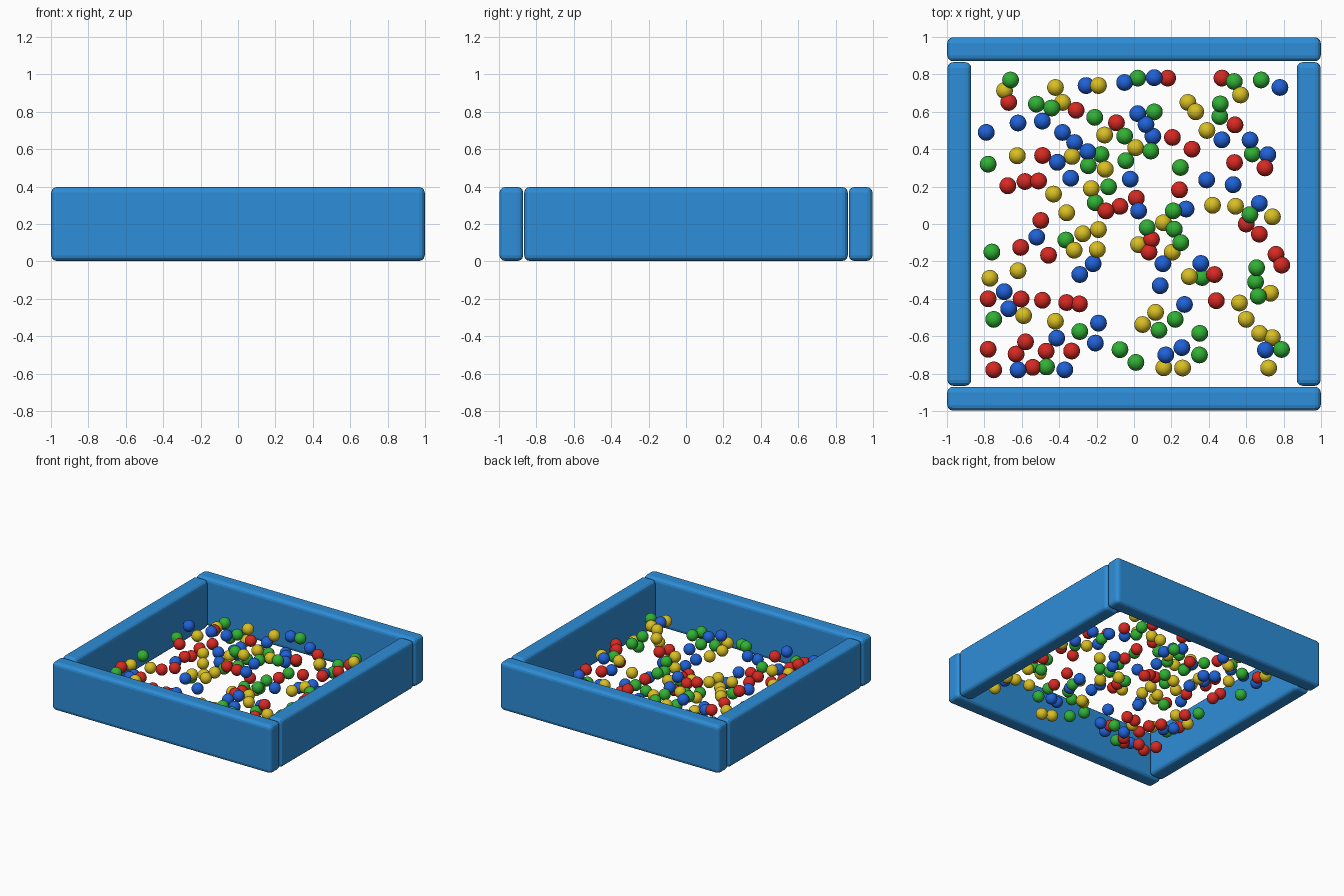
import bpy, bmesh, math, random
from mathutils import Matrix

if "Cube" in bpy.data.objects:
    bpy.data.objects.remove(bpy.data.objects["Cube"])

random.seed(11)


def material(name, rgb):
    m = bpy.data.materials.new(name)
    m.diffuse_color = (*rgb, 1)
    m.use_nodes = True
    m.node_tree.nodes["Principled BSDF"].inputs["Base Color"].default_value = m.diffuse_color
    return m


def add_object(name, bm, mat):
    mesh = bpy.data.meshes.new(name)
    bm.to_mesh(mesh)
    bm.free()
    mesh.materials.append(mat)
    ob = bpy.data.objects.new(name, mesh)
    bpy.context.collection.objects.link(ob)
    return ob


# Padded walls: long front and back, shorter sides fitted between them
HEIGHT, THICK = 0.395, 0.127
pad_blue = material("pad_blue", (0.027, 0.27, 0.69))


def wall(name, x, y, sx, sy):
    bm = bmesh.new()
    bmesh.ops.create_cube(bm, size=1, matrix=Matrix.Translation((x, y, 0.2))
                          @ Matrix.Diagonal((sx, sy, HEIGHT, 1)))
    bmesh.ops.bevel(bm, geom=bm.edges[:], offset=0.03, segments=3,
                    profile=0.5, affect='EDGES')
    add_object(name, bm, pad_blue)


for side, label in ((-1, "front"), (1, "back")):
    wall(label + "_wall", 0, side * 0.934, 1.997, THICK)
for side, label in ((-1, "left"), (1, "right")):
    wall(label + "_wall", side * 0.934, 0, THICK, 1.73)

# Balls: the clearly separate ones are placed, the rest are a seeded scatter
RADIUS, REACH, EXTRA = 0.045, 0.79, 23
PLACED = {
    "red": [(-.67, .65), (.47, .78), (.18, .78), (.54, .53), (.31, .4), (.7, .3),
            (.6, 0), (.79, -.22), (-.78, -.4), (-.78, -.67), (-.75, -.78), (-.58, -.63),
            (-.47, -.68), (-.36, -.42), (-.15, .07), (-.51, .23), (.44, -.41), (.08, -.15)],
    "green": [(.68, .77), (.02, .78), (-.66, .77), (-.44, .62), (-.21, .57), (-.05, .47),
              (.09, .39), (-.78, .32), (.21, .07), (.07, -.02), (.25, -.1), (-.76, -.15),
              (-.75, -.51), (.01, -.74), (.35, -.7), (.65, -.31), (.62, .05), (.22, -.51)],
    "yellow": [(-.42, .73), (-.19, .74), (.57, .69), (.33, .6), (.39, .5), (-.43, .16),
               (-.19, -.03), (-.77, -.29), (-.62, -.25), (-.42, -.52), (-.59, -.49), (.6, -.51),
               (.73, -.37), (.72, -.77), (.26, -.77), (.42, .1), (-.36, .06), (-.32, -.14)],
    "blue": [(.78, .73), (.02, .59), (.47, .45), (-.62, .54), (-.49, .55), (-.79, .49),
             (-.41, .33), (-.02, .24), (.53, .21), (.67, .11), (-.52, -.07), (-.29, -.27),
             (-.19, -.53), (.17, -.7), (.27, -.43), (.14, -.33), (-.62, -.78), (-.37, -.78)],
}
COLOURS = {"red": (0.68, 0.022, 0.016), "green": (0.03, 0.44, 0.035),
           "yellow": (0.69, 0.52, 0.017), "blue": (0.014, 0.12, 0.68)}
# bare patches (x, y, radius) that the scatter leaves open
BARE = [(-0.72, 0.03, 0.16), (0.0, -0.26, 0.13), (-0.04, -0.42, 0.11),
        (0.1, 0.23, 0.11), (0.46, -0.08, 0.14), (0.75, 0.55, 0.15),
        (0.5, -0.62, 0.15), (-0.8, 0.66, 0.1), (-0.25, 0.55, 0.08)]
taken = [p for spots in PLACED.values() for p in spots]


def scatter_spot():
    while True:
        x, y = (random.uniform(-REACH, REACH) for _ in range(2))
        if (all(math.hypot(x - a, y - b) > r for a, b, r in BARE)
                and all(math.hypot(x - a, y - b) > 0.065 for a, b in taken)):
            taken.append((x, y))
            return x, y


for label, rgb in COLOURS.items():
    bm = bmesh.new()
    for x, y in PLACED[label] + [scatter_spot() for _ in range(EXTRA)]:
        z = random.uniform(0.08, 0.19)
        bmesh.ops.create_uvsphere(bm, u_segments=20, v_segments=12, radius=RADIUS,
                                  matrix=Matrix.Translation((x, y, z)))
    for f in bm.faces:
        f.smooth = True
    add_object(label + "_balls", bm, material("ball_" + label, rgb))
